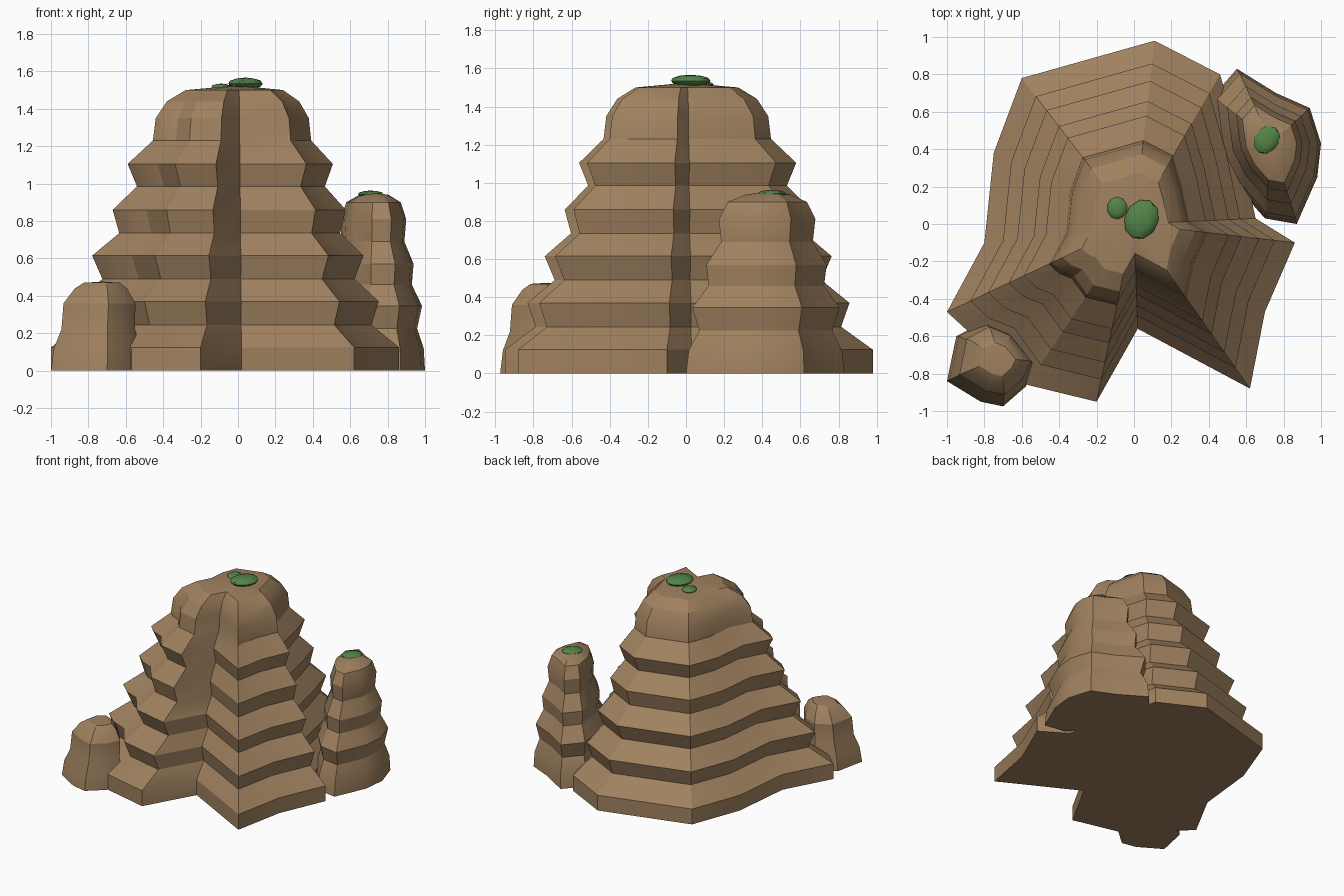
import bpy
import bmesh
import math
from mathutils import Matrix, Vector

cube = bpy.data.objects.get("Cube")
if cube:
    bpy.data.objects.remove(cube, do_unlink=True)


def make_material(name, rgb):
    mat = bpy.data.materials.new(name)
    mat.use_nodes = True
    mat.diffuse_color = (*rgb, 1)
    mat.node_tree.nodes["Principled BSDF"].inputs["Base Color"].default_value = (*rgb, 1)
    return mat


sandstone = make_material("sandstone brown", (0.35, 0.22, 0.115))
moss = make_material("moss green", (0.085, 0.23, 0.065))


def finish(name, bm, mat, angle):
    bmesh.ops.recalc_face_normals(bm, faces=bm.faces)
    mesh = bpy.data.meshes.new(name)
    bm.to_mesh(mesh)
    bm.free()
    obj = bpy.data.objects.new(name, mesh)
    bpy.context.collection.objects.link(obj)
    mesh.materials.append(mat)
    bpy.ops.object.select_all(action='DESELECT')
    bpy.context.view_layer.objects.active = obj
    obj.select_set(True)
    bpy.ops.object.shade_smooth_by_angle(angle=math.radians(angle))


def layered_rock(name, outline, centre, tiers, peak, drift=(0, 0)):
    """Stack scaled copies of the ground outline, one per (height, scale) tier."""
    bm = bmesh.new()
    c, d = Vector(centre), Vector(drift)
    rings = []
    for z, s in tiers:
        mid = c + d * (z / peak)
        rings.append([bm.verts.new((*(mid + (Vector(p) - c) * s), z)) for p in outline])
    n = len(outline)
    bm.faces.new(rings[0])
    for low, high in zip(rings, rings[1:]):
        for i in range(n):
            j = (i + 1) % n
            bm.faces.new((low[i], low[j], high[j], high[i]))
    # Shallow cap
    tip = bm.verts.new((*(c + d), peak))
    for i in range(n):
        bm.faces.new((rings[-1][i], rings[-1][(i + 1) % n], tip))
    finish(name, bm, sandstone, 25)


def moss_patch(name, position, size, turn):
    bm = bmesh.new()
    bmesh.ops.create_icosphere(bm, subdivisions=2, radius=1)
    matrix = (Matrix.Translation(position) @ Matrix.Rotation(math.radians(turn), 4, 'Z')
              @ Matrix.Diagonal((*size, 1)))
    bmesh.ops.transform(bm, matrix=matrix, verts=bm.verts)
    finish(name, bm, moss, 30)


# Main butte with a deep front cleft
layered_rock(
    "main_rock",
    [(0.11, 0.98), (-0.6, 0.78), (-0.75, 0.38), (-0.8, -0.1), (-1, -0.47),
     (-0.88, -0.58), (-0.73, -0.64), (-0.57, -0.86), (-0.2, -0.95), (0.02, -0.56),
     (0.62, -0.88), (0.7, -0.47), (0.86, -0.1), (0.65, 0.03), (0.56, 0.45), (0.46, 0.8)],
    (0, 0),
    [(0, 1), (0.125, 1), (0.245, 0.83), (0.37, 0.875), (0.49, 0.725), (0.615, 0.78),
     (0.735, 0.635), (0.86, 0.67), (0.985, 0.54), (1.105, 0.59), (1.23, 0.455),
     (1.35, 0.44), (1.44, 0.38), (1.5, 0.28)],
    1.525)

# Tall side spire
layered_rock(
    "side_spire",
    [(0.55, 0.83), (0.76, 0.7), (0.94, 0.62), (1, 0.43), (0.98, 0.25),
     (0.87, 0), (0.7, 0.03), (0.55, 0.2), (0.46, 0.38), (0.42, 0.68)],
    (0.72, 0.42),
    [(0, 1), (0.12, 0.97), (0.225, 0.84), (0.345, 0.93), (0.46, 0.73), (0.57, 0.76),
     (0.69, 0.58), (0.81, 0.61), (0.9, 0.5), (0.94, 0.27)],
    0.95, (0.01, 0.01))

# Low front boulder
layered_rock(
    "front_boulder",
    [(-0.95, -0.6), (-1, -0.84), (-0.82, -0.95), (-0.7, -0.975),
     (-0.58, -0.87), (-0.52, -0.75), (-0.66, -0.58), (-0.8, -0.52)],
    (-0.74, -0.74),
    [(0, 1), (0.12, 0.96), (0.22, 0.82), (0.36, 0.8), (0.44, 0.58), (0.47, 0.4)],
    0.476, (0.02, 0.02))

# Moss on the summits
moss_patch("summit_moss_large", (0.04, 0.025, 1.535), (0.09, 0.11, 0.032), -25)
moss_patch("summit_moss_small", (-0.09, 0.085, 1.515), (0.055, 0.06, 0.02), 0)
moss_patch("spire_moss", (0.71, 0.45, 0.943), (0.065, 0.08, 0.02), -35)
